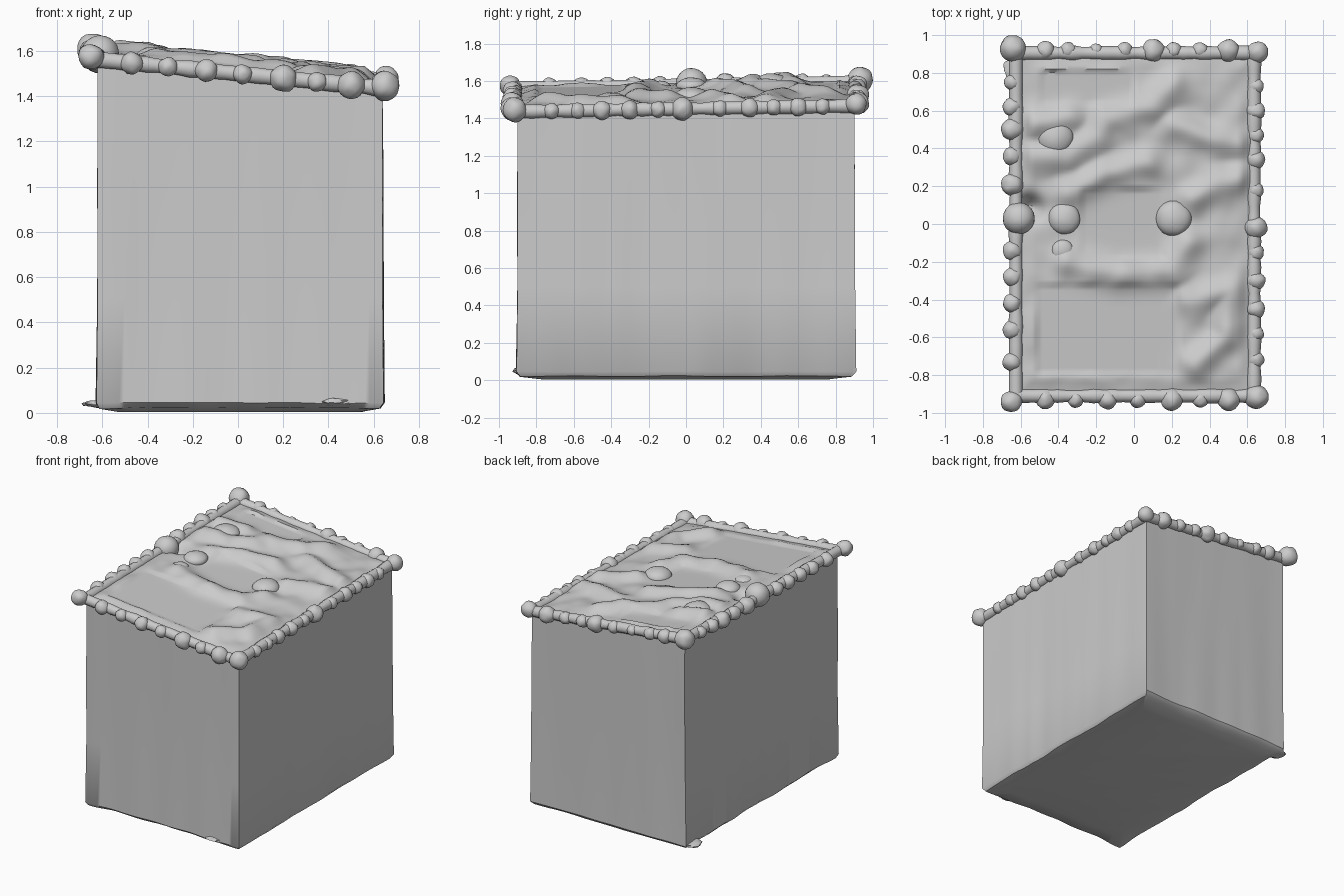
import bpy, bmesh, math
from mathutils import Vector, noise

old = bpy.data.objects.get("Cube")
if old:
    bpy.data.objects.remove(old, do_unlink=True)

clay = bpy.data.materials.new("clay grey")
clay.use_nodes = True
GREY = (0.6, 0.6, 0.6, 1)
clay.diffuse_color = GREY
clay.node_tree.nodes["Principled BSDF"].inputs["Base Color"].default_value = GREY


def finish(name, bm, angle=50):
    bmesh.ops.recalc_face_normals(bm, faces=bm.faces)
    me = bpy.data.meshes.new(name)
    bm.to_mesh(me)
    bm.free()
    ob = bpy.data.objects.new(name, me)
    bpy.context.collection.objects.link(ob)
    me.materials.append(clay)
    bpy.ops.object.select_all(action='DESELECT')
    ob.select_set(True)
    bpy.context.view_layer.objects.active = ob
    bpy.ops.object.shade_smooth_by_angle(angle=math.radians(angle))
    return ob


def rim_height(x, y):
    return 1.52 - 0.1 * x + 0.017 * y


# Worn relief on the sloping top: ridge paths and flat panels
RIDGES = [
    [(-.36, .17), (-.15, .27), (.06, .32)],
    [(-.55, .36), (-.35, .36), (-.2, .47), (-.15, .55), (.1, .62), (.2, .74)],
    [(-.52, .52), (-.35, .56)],
    [(-.36, -.2), (-.1, -.27), (.2, -.25), (.27, -.1)],
    [(.3, .14), (.45, .22), (.6, .24)],
    [(.2, .52), (.4, .45), (.6, .43)],
    [(.3, -.4), (.5, -.35), (.48, -.6), (.32, -.75)],
]


def ridge_distance(p, path):
    best = 9
    for a, b in zip(path, path[1:]):
        a, b = Vector(a), Vector(b)
        t = max(0, min(1, (p - a).dot(b - a) / (b - a).length_squared))
        best = min(best, (p - a.lerp(b, t)).length)
    return best


def in_panel(x, y):
    front = -.52 < x < .23 and -.8 < y < -.32
    middle = -.28 < x < .14 and -.18 < y < .18
    back = -.5 < x < 0 and .63 < y < .82
    return front or middle or back


def relief(x, y):
    p = Vector((x, y))
    crest = max(math.exp(-(ridge_distance(p, r) / .075) ** 2) for r in RIDGES)
    h = .015 + .045 * crest
    if in_panel(x, y):
        h -= .008
    else:
        h += .014 * noise.noise(Vector((x * 8, y * 8, 0)))
    edge = min(.63 - abs(x), .9 - abs(y))
    h *= max(0, min(1, edge / .08))
    notch = (p - Vector((-.56, .09))).length
    return h - .1 * math.exp(-(notch / .06) ** 2)


# Body: relief top, straight walls, softly rounded underside
bm = bmesh.new()
bmesh.ops.create_grid(bm, x_segments=64, y_segments=92, size=1)
for v in bm.verts:
    x, y = v.co.x * .63, v.co.y * .9
    v.co = (x + .01, y, rim_height(x, y) + relief(x, y))
edges = [e for e in bm.edges if e.is_boundary]
for level, spread in ((1, 1), (.5, 1), (.045, 1.006), (.022, .975), (.004, .86)):
    out = bmesh.ops.extrude_edge_only(bm, edges=edges)["geom"]
    edges = [g for g in out if isinstance(g, bmesh.types.BMEdge) and g.is_boundary]
    for v in {v for e in edges for v in e.verts}:
        wobble = .006 * noise.noise(v.co * 5)
        v.co.x = .01 + (v.co.x - .01) * spread + wobble
        v.co.y = v.co.y * spread + wobble
        v.co.z = level if level < .01 else level + wobble
bmesh.ops.contextual_create(bm, geom=edges)
finish("body", bm, 40)


def add_ball(bm, centre, radius, squash=(1, 1, 1), rough=.1):
    made = bmesh.ops.create_icosphere(bm, subdivisions=3, radius=1)["verts"]
    centre = Vector(centre)
    for v in made:
        n = v.co.normalized()
        r = radius * (1 + rough * noise.noise(n * 1.6 + centre * 9))
        v.co = centre + Vector(a * b for a, b in zip(n, squash)) * r


# Bead rows on the rim: (position along the side, radius)
S, M, L = .043, .05, .06
ROWS = {
    "front": [(-.47, M), (-.31, S), (-.14, M), (.02, S), (.2, L), (.35, S), (.5, L)],
    "back": [(-.47, M), (-.35, S), (-.2, .035), (-.05, S), (.1, L), (.21, S),
             (.35, S), (.5, L)],
    "right": [(-.73, M), (-.56, M), (-.42, M), (-.28, M), (-.14, M), (.21, L),
              (.36, M), (.5, L), (.62, M), (.75, S)],
    "left": [(-.72, S), (-.58, S), (-.45, M), (-.3, M), (-.15, S), (-.02, L),
             (.18, S), (.34, M), (.47, S), (.6, M), (.73, S)],
}
for side, beads in ROWS.items():
    bm = bmesh.new()
    for t, r in beads:
        x, y = {"front": (t, -.93), "back": (t, .92),
                "right": (-.645, t), "left": (.645, t)}[side]
        add_ball(bm, (x, y, rim_height(x, y) - .005), r)
    finish(side + "_rim_beads", bm)

# Corner beads and the large bead over the notch
bm = bmesh.new()
for x, y, r in ((-.65, -.94, .056), (.65, -.915, .064),
                (-.64, .93, .07), (.655, .91, .057)):
    add_ball(bm, (x, y, rim_height(x, y) + .006), r)
finish("corner_beads", bm)
bm = bmesh.new()
add_ball(bm, (-.61, .03, 1.585), .085, rough=.03)
finish("large_rim_bead", bm)

# Knobs on the relief
bm = bmesh.new()
for x, y, r in ((.21, .03, .095), (-.37, .03, .085), (-.38, -.14, .06), (-.42, .46, .1)):
    add_ball(bm, (x, y, rim_height(x, y) + .01), r, (1, 1, .6), .05)
finish("top_knobs", bm)

# Thin cord joining the beads
bm = bmesh.new()
corners = [Vector((x, y, rim_height(x, y) - .005))
           for x, y in ((-.625, -.91), (.635, -.91), (.635, .905), (-.625, .905))]
rings = []
for i, a in enumerate(corners):
    b = corners[(i + 1) % 4]
    along = (b - a).normalized()
    side = along.cross(Vector((0, 0, 1))).normalized()
    up = side.cross(along)
    rings = []
    for k in range(41):
        c = a.lerp(b, k / 40)
        r = .036 * (1 + .25 * noise.noise(c * 14))
        rings.append([bm.verts.new(c + r * (side * math.cos(q) + up * math.sin(q)))
                      for q in (math.tau * j / 10 for j in range(10))])
    for p, q in zip(rings, rings[1:]):
        for j in range(10):
            n = (j + 1) % 10
            bm.faces.new((p[j], p[n], q[n], q[j]))
finish("rim_cord", bm)

# Ragged flaps at the foot
bm = bmesh.new()
add_ball(bm, (-.62, .82, .04), .07, (1, 1, .22), .4)
add_ball(bm, (.43, -.89, .05), .07, (1, .5, .25), .4)
finish("foot_flaps", bm)
